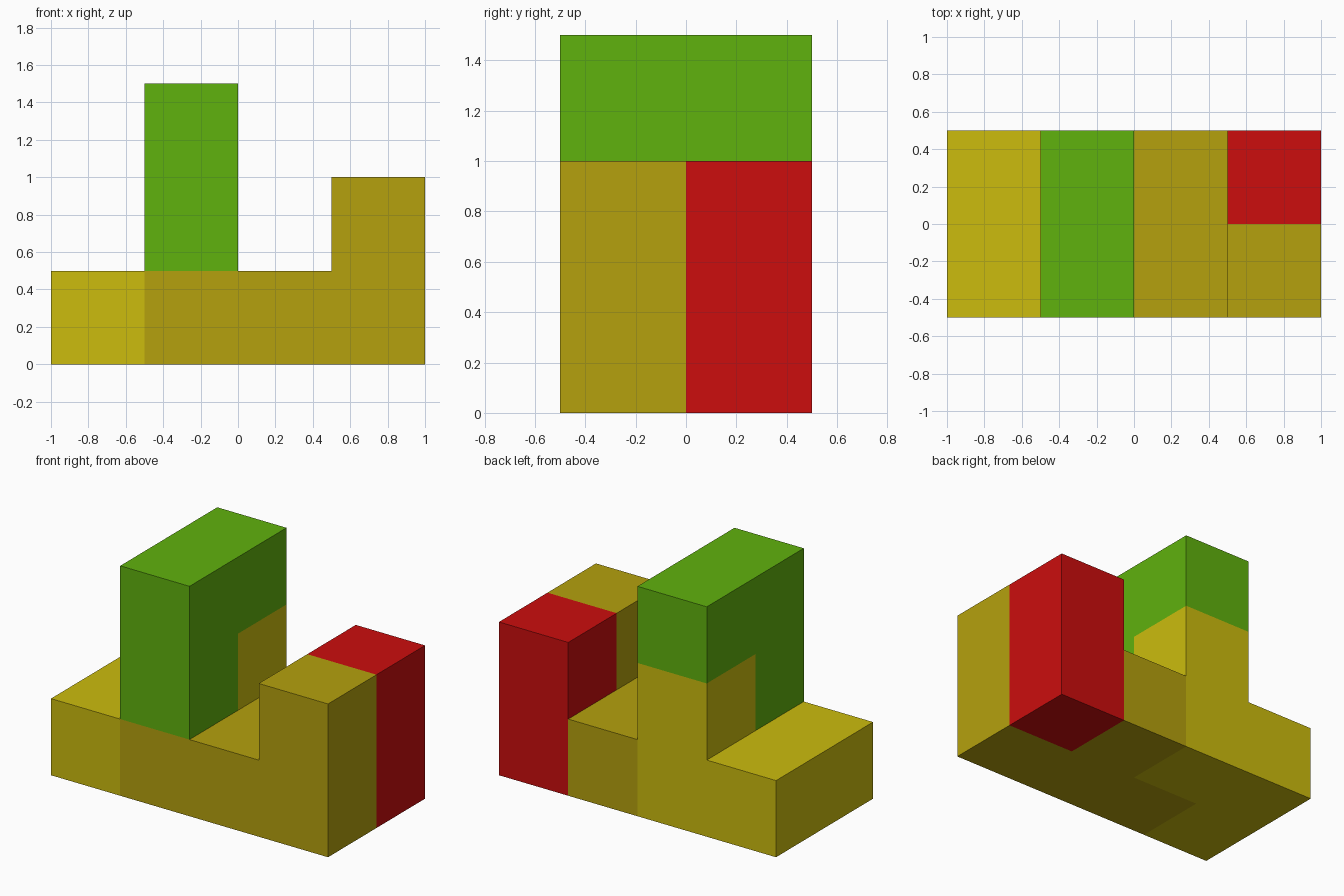
import bpy, bmesh, math
from mathutils import Vector

if "Cube" in bpy.data.objects:
    bpy.data.objects.remove(bpy.data.objects["Cube"])

S = 0.5  # size of one puzzle cube


def to_linear(c):
    c /= 255
    return c / 12.92 if c <= 0.04045 else ((c + 0.055) / 1.055) ** 2.4


def material(name, rgb):
    m = bpy.data.materials.new(name)
    m.diffuse_color = [to_linear(c) for c in rgb] + [1]
    m.use_nodes = True
    m.node_tree.nodes["Principled BSDF"].inputs["Base Color"].default_value = m.diffuse_color
    return m


def piece(name, cells, mat):
    """Closed block made of unit cubes, without the walls between its own cubes."""
    bm = bmesh.new()
    dirs = [Vector(d) for d in ((1, 0, 0), (-1, 0, 0), (0, 1, 0),
                                (0, -1, 0), (0, 0, 1), (0, 0, -1))]
    for cell in cells:
        mid = Vector(cell) + Vector((-1.5, -0.5, 0.5))
        for d in dirs:
            if tuple(int(a + b) for a, b in zip(cell, d)) in cells:
                continue
            u = Vector((d.y, d.z, d.x))
            v = d.cross(u)
            bm.faces.new([bm.verts.new((mid + (d + u * a + v * b) / 2) * S)
                          for a, b in ((-1, -1), (1, -1), (1, 1), (-1, 1))])
    bmesh.ops.remove_doubles(bm, verts=bm.verts, dist=1e-4)
    bmesh.ops.recalc_face_normals(bm, faces=bm.faces)
    bmesh.ops.dissolve_limit(bm, angle_limit=math.radians(1),
                             verts=bm.verts, edges=bm.edges)
    me = bpy.data.meshes.new(name)
    bm.to_mesh(me)
    bm.free()
    me.materials.append(mat)
    bpy.context.collection.objects.link(bpy.data.objects.new(name, me))


# Interlocking pieces, as (x, y, z) cube positions
piece("left_piece", [(0, 0, 0), (0, 1, 0), (1, 1, 0), (1, 1, 1)],
      material("bright yellow", (204, 188, 13)))
piece("base_piece", [(1, 0, 0), (2, 0, 0), (3, 0, 0), (3, 0, 1), (2, 1, 0)],
      material("dark yellow", (181, 161, 13)))
piece("tower_piece", [(1, 0, 1), (1, 0, 2), (1, 1, 2)],
      material("green", (96, 178, 13)))
piece("corner_piece", [(3, 1, 0), (3, 1, 1)],
      material("red", (204, 13, 13)))
